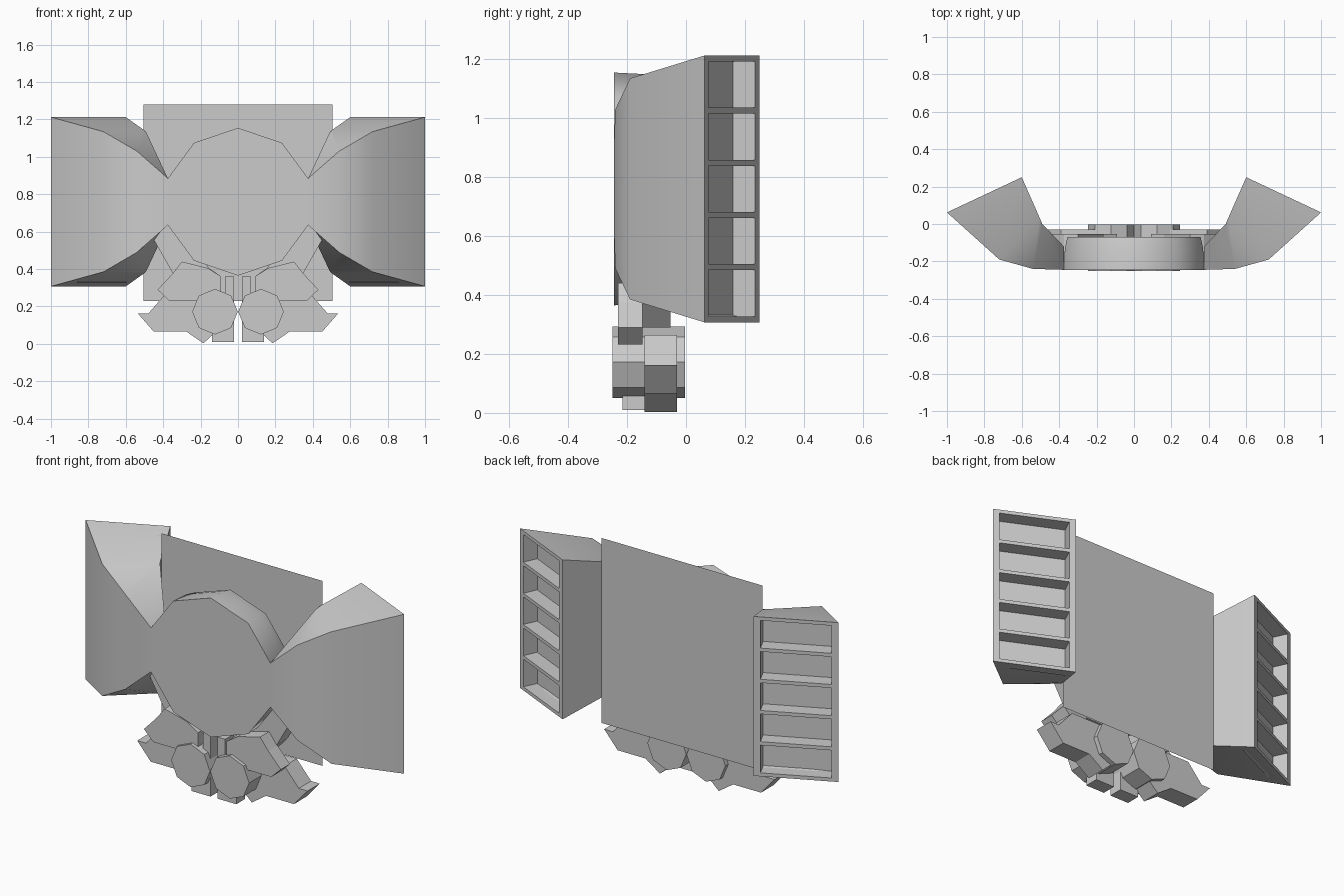
import bpy, bmesh, math
from mathutils import Vector

cube = bpy.data.objects.get("Cube")
if cube:
    bpy.data.objects.remove(cube, do_unlink=True)

GREY = (0.6, 0.6, 0.6, 1)
grey = bpy.data.materials.new("plain grey")
grey.use_nodes = True
grey.diffuse_color = GREY
grey.node_tree.nodes["Principled BSDF"].inputs["Base Color"].default_value = GREY

MID = 0.76  # height of the symmetry plane of disc and wings


def finish(name, bm, mirror=True, smooth=0, tidy=True):
    """Turn a bmesh into an object, mirrored across x when asked."""
    if tidy:
        bmesh.ops.remove_doubles(bm, verts=bm.verts, dist=0.0005)
        bmesh.ops.recalc_face_normals(bm, faces=bm.faces)
    mesh = bpy.data.meshes.new(name)
    bm.to_mesh(mesh)
    bm.free()
    mesh.materials.append(grey)
    obj = bpy.data.objects.new(name, mesh)
    bpy.context.collection.objects.link(obj)
    if mirror:
        obj.modifiers.new("Mirror", "MIRROR").use_mirror_merge = False
    if smooth:
        bpy.ops.object.select_all(action="DESELECT")
        obj.select_set(True)
        bpy.context.view_layer.objects.active = obj
        bpy.ops.object.shade_smooth_by_angle(angle=math.radians(smooth))
    return obj


def face(bm, points):
    return bm.faces.new([bm.verts.new(p) for p in points])


def slab(name, outline, y0, y1):
    """Extrude an (x, z) outline from y0 to y1."""
    bm = bmesh.new()
    f = face(bm, [(x, y0, z) for x, z in outline])
    new = bmesh.ops.extrude_face_region(bm, geom=[f], use_keep_orig=True)["geom"]
    bmesh.ops.translate(bm, vec=(0, y1 - y0, 0),
                        verts=[v for v in new if isinstance(v, bmesh.types.BMVert)])
    return finish(name, bm)


# Back plate, a single thin sheet
bm = bmesh.new()
face(bm, [(0.505, 0.035, 0.23), (-0.505, 0.035, 0.23),
          (-0.505, 0.035, 1.28), (0.505, 0.035, 1.28)])
finish("back_plate", bm, mirror=False, tidy=False)

# Central disc: ten-sided outline, slightly narrowing to the back
quarter = [(0, 0.395), (0.235, 0.315), (0.375, 0.125)]
half = quarter + [(x, -z) for x, z in reversed(quarter)]
outline = half + [(-x, z) for x, z in reversed(half[1:-1])]
bm = bmesh.new()
rings = [[bm.verts.new((x * s, y, MID + z * s)) for x, z in outline]
         for y, s in ((-0.245, 1), (-0.13, 0.985), (-0.07, 0.95))]
for a, b in zip(rings, rings[1:]):
    for i in range(len(a)):
        j = (i + 1) % len(a)
        bm.faces.new((a[i], a[j], b[j], b[i]))
bm.faces.new(rings[0])
bm.faces.new(rings[-1])
finish("central_disc", bm, mirror=False, smooth=42)

# Wings: front and back curves as (x, y, half height)
front = [(0.375, -0.245, 0.125), (0.54, -0.24, 0.27),
         (0.72, -0.19, 0.375), (1.0, 0.062, 0.4525)]
back = [(0.375, -0.12, 0.125), (0.49, 0.0, 0.37),
        (0.505, 0.035, 0.385), (0.6, 0.25, 0.4525)]
bm = bmesh.new()
loops = []
for f, b in zip(front, back):
    loops.append([bm.verts.new((p[0], p[1], MID + s * p[2]))
                  for p, s in ((f, -1), (f, 1), (b, 1), (b, -1))])
for a, b in zip(loops, loops[1:]):
    for i in range(4):
        j = (i + 1) % 4
        bm.faces.new((a[i], a[j], b[j], b[i]))
bm.faces.new(loops[0])
finish("wing", bm, smooth=32)

# Vent on the end of each wing: frame, shelves and recessed cells
outer, inner = Vector((1.0, 0.062, 0)), Vector((0.6, 0.25, 0))
along = inner - outer
inward = Vector((along.y, -along.x, 0)).normalized() * -0.083
if inward.y > 0:
    inward = -inward
low, high = MID - 0.4525, MID + 0.4525


def at(u, z, deep=0):
    return outer + along * u + Vector((0, 0, z)) + inward * deep


def panel(bm, u0, u1, z0, z1, deep=0):
    face(bm, [at(u0, z0, deep), at(u0, z1, deep), at(u1, z1, deep), at(u1, z0, deep)])


U0, U1, RAIL = 0.08, 0.92, 0.02
step = (high - low - RAIL) / 5
bm = bmesh.new()
panel(bm, 0, U0, low, high)
panel(bm, U1, 1, low, high)
for k in range(6):
    z0 = low + k * step
    panel(bm, U0, U1, z0, z0 + RAIL)
    if k < 5:
        a, b = z0 + RAIL, z0 + step
        panel(bm, U0, U1, a, b, 1)
        corners = [(U0, a), (U0, b), (U1, b), (U1, a)]
        for p, q in zip(corners, corners[1:] + corners[:1]):
            face(bm, [at(*p), at(*q), at(*q, 1), at(*p, 1)])
finish("wing_vent", bm)

# Octagonal drums below the disc
drum = [(0.123 + 0.122 * math.sin(i * math.pi / 4),
         0.172 + 0.122 * math.cos(i * math.pi / 4)) for i in range(8)]
slab("drum", drum, -0.25, -0.003)

# Brackets, arms, side fins, feet and posts
slab("arm", [(0.30, 0.66), (0.375, 0.635), (0.455, 0.565), (0.35, 0.38),
             (0.27, 0.29), (0.09, 0.29), (0.09, 0.36), (0.16, 0.41)], -0.15, -0.053)
slab("bracket", [(0.16, 0.405), (0.30, 0.44), (0.35, 0.375), (0.43, 0.29),
                 (0.37, 0.232), (0.09, 0.232), (0.09, 0.36)], -0.23, -0.147)
slab("side_fin", [(0.535, 0.162), (0.48, 0.162), (0.39, 0.265), (0.15, 0.265),
                  (0.10, 0.08), (0.185, 0.003), (0.275, 0.065), (0.45, 0.065)],
     -0.14, -0.03)
slab("foot", [(0.022, 0.01), (0.14, 0.01), (0.14, 0.20), (0.022, 0.20)], -0.215, -0.135)
slab("post", [(0.022, 0.20), (0.07, 0.20), (0.07, 0.36), (0.022, 0.36)], -0.215, -0.135)
